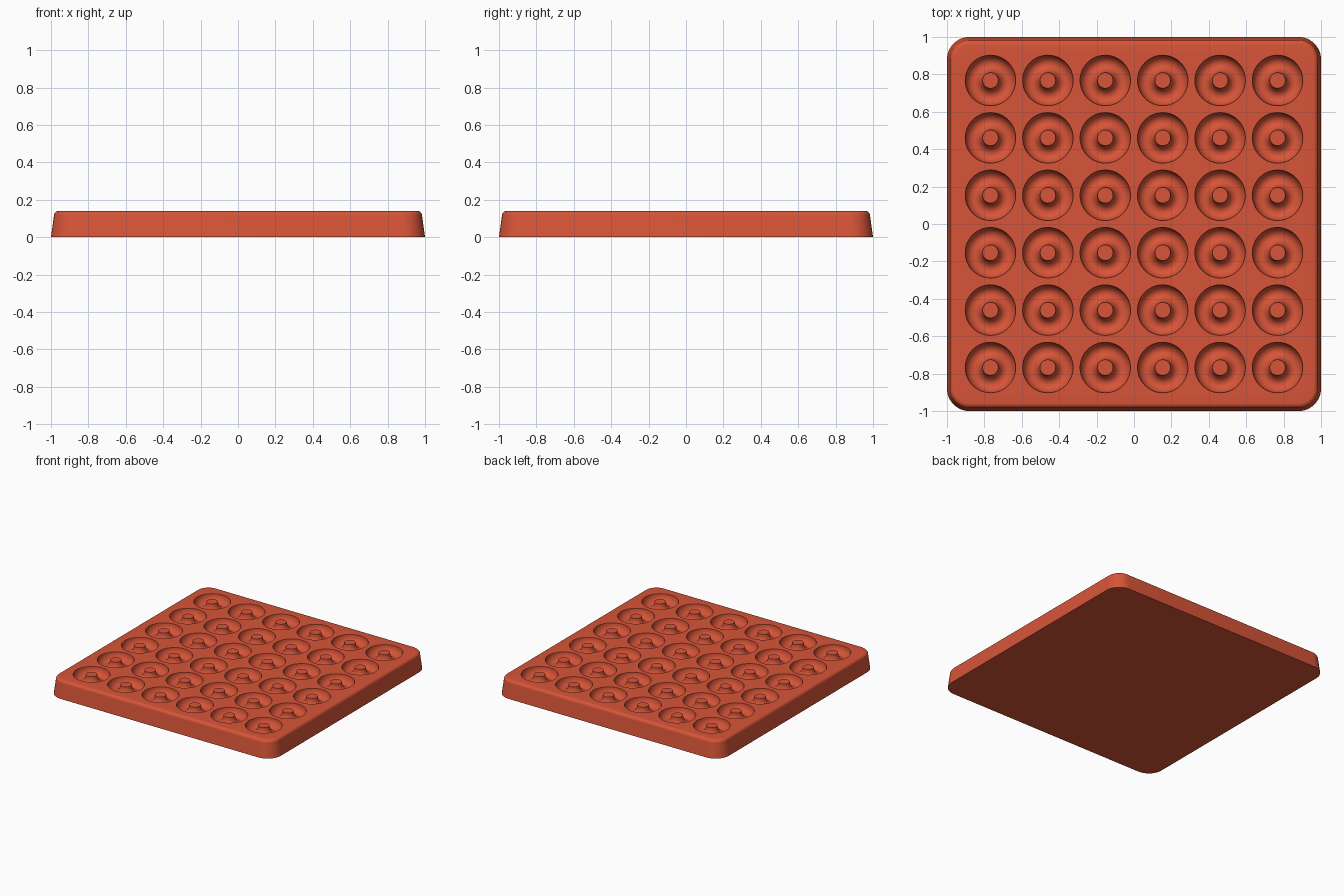
import bpy, bmesh, math

cube = bpy.data.objects.get("Cube")
if cube:
    bpy.data.objects.remove(cube, do_unlink=True)

# One colour for the whole tray
clay = bpy.data.materials.new("terracotta_red")
clay.use_nodes = True
color = (0.68, 0.09, 0.04, 1)
clay.diffuse_color = color
clay.node_tree.nodes["Principled BSDF"].inputs["Base Color"].default_value = color

HEIGHT = 0.14
CORNER = 0.12        # corner radius at the base
FILLET = 0.025       # rounding of the top edge
PITCH = 0.307        # spacing of the wells
COUNT = 6
OUTER, INNER, DEPTH = 0.135, 0.042, 0.06   # well rim, post top, well depth
SEGMENTS, STEPS = 48, 16

bm = bmesh.new()


def rounded_square(inset, z, steps=12):
    """Ring of vertices round a square with rounded corners."""
    radius = CORNER - inset
    centre = 1 - CORNER
    ring = []
    for quarter in range(4):
        mid = math.pi / 4 + quarter * math.pi / 2
        cx = math.copysign(centre, math.cos(mid))
        cy = math.copysign(centre, math.sin(mid))
        for i in range(steps + 1):
            a = (quarter + i / steps) * math.pi / 2
            ring.append(bm.verts.new((cx + radius * math.cos(a), cy + radius * math.sin(a), z)))
    return ring


def circle(cx, cy, radius, z):
    angles = [2 * math.pi * i / SEGMENTS for i in range(SEGMENTS)]
    return [bm.verts.new((cx + radius * math.cos(a), cy + radius * math.sin(a), z)) for a in angles]


def skin(rings):
    """Join each ring to the next with quads."""
    for low, high in zip(rings, rings[1:]):
        for i in range(len(low)):
            j = (i + 1) % len(low)
            bm.faces.new((low[i], low[j], high[j], high[i]))


def loop_edges(ring):
    return [bm.edges.get((v, ring[(i + 1) % len(ring)])) for i, v in enumerate(ring)]


# Tapered outer wall with a rounded top edge
lean = 0.016
rings = [rounded_square(0, 0)]
for i in range(7):
    a = i / 6 * math.pi / 2
    rings.append(rounded_square(lean + FILLET * (1 - math.cos(a)),
                                HEIGHT - FILLET * (1 - math.sin(a))))
skin(rings)
bm.faces.new(rings[0])
rim_edges = loop_edges(rings[-1])

# Ring-shaped wells, each with a central post level with the tray top
middle, half = (OUTER + INNER) / 2, (OUTER - INNER) / 2
for row in range(COUNT):
    for col in range(COUNT):
        cx = (col - (COUNT - 1) / 2) * PITCH
        cy = (row - (COUNT - 1) / 2) * PITCH
        well = []
        for k in range(STEPS + 1):
            a = math.pi * k / STEPS
            well.append(circle(cx, cy, middle + half * math.cos(a), HEIGHT - DEPTH * math.sin(a)))
        skin(well)
        bm.faces.new(well[-1])
        rim_edges += loop_edges(well[0])

# Flat top between the wells
bmesh.ops.triangle_fill(bm, edges=rim_edges, use_beauty=True, normal=(0, 0, 1))
bmesh.ops.recalc_face_normals(bm, faces=bm.faces[:])

mesh = bpy.data.meshes.new("ring_mould_tray")
bm.to_mesh(mesh)
bm.free()
mesh.materials.append(clay)
tray = bpy.data.objects.new("ring_mould_tray", mesh)
bpy.context.collection.objects.link(tray)

bpy.ops.object.select_all(action="DESELECT")
tray.select_set(True)
bpy.context.view_layer.objects.active = tray
bpy.ops.object.shade_smooth_by_angle(angle=math.radians(35))
